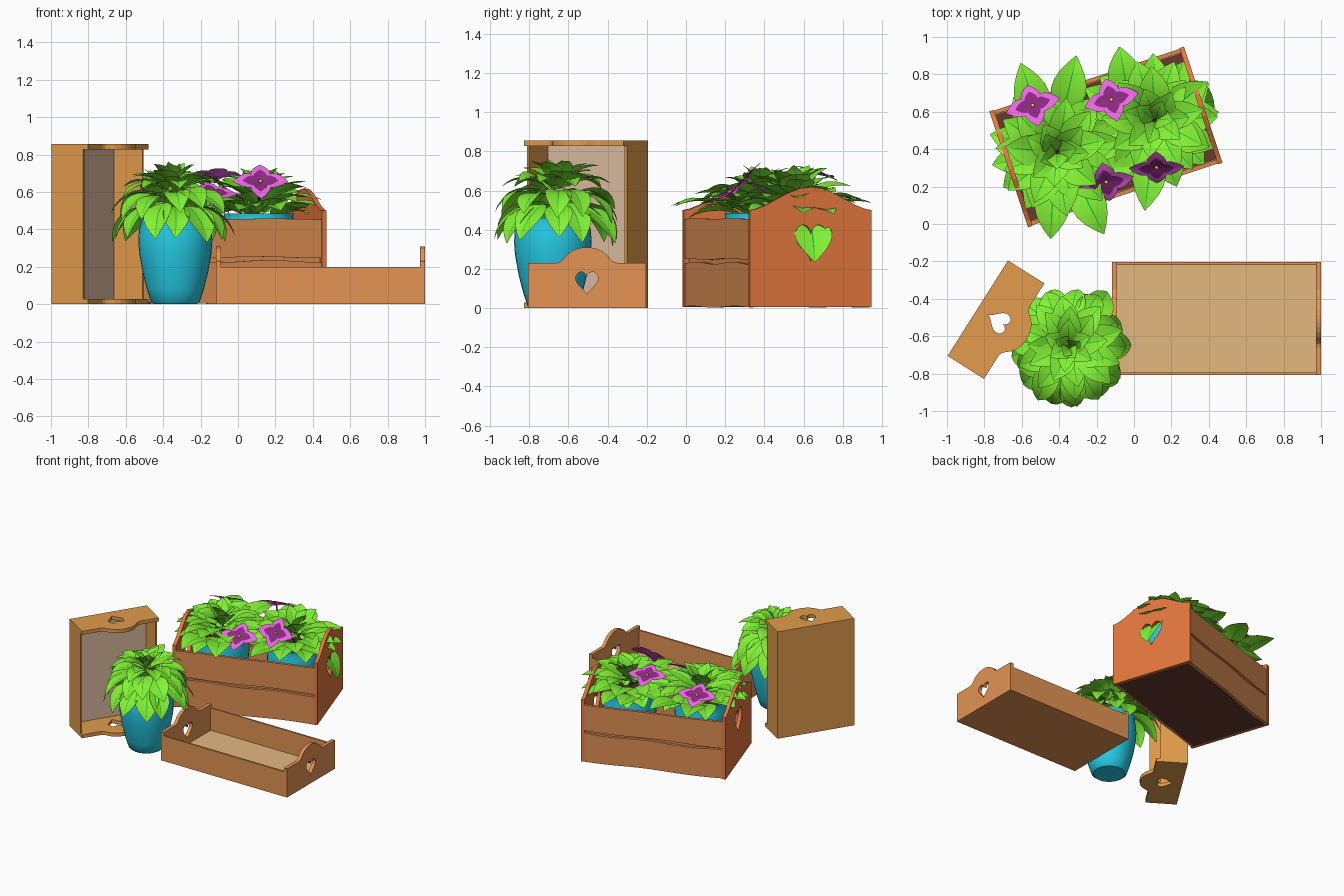
import bpy, bmesh, math, random
from mathutils import Matrix, Vector

if "Cube" in bpy.data.objects:
    bpy.data.objects.remove(bpy.data.objects["Cube"])
random.seed(4)


def mat(name, r, g, b):
    m = bpy.data.materials.new(name)
    m.diffuse_color = [min(1, 1.25 * (c / 255) ** 2.2) for c in (r, g, b)] + [1]
    m.use_nodes = True
    m.node_tree.nodes["Principled BSDF"].inputs["Base Color"].default_value = m.diffuse_color
    return m


WOOD = mat("tray_wood", 205, 132, 76)
GOLD = mat("golden_wood", 204, 140, 70)
FLOOR = mat("tray_floor", 205, 165, 115)
PALE = mat("pale_floor", 200, 170, 145)
PLANK = mat("plank_wood", 196, 126, 74)
RED = mat("red_wood", 208, 108, 58)
DARK = mat("dark_base", 92, 54, 44)
TEAL = mat("teal_glaze", 38, 184, 208)
SOIL = mat("soil", 70, 48, 34)
LEAF = mat("leaf_green", 118, 218, 50)
VEIN = mat("leaf_vein", 25, 175, 40)
PINK = mat("petal_pink", 212, 92, 205)
PURPLE = mat("petal_purple", 125, 40, 115)
YELLOW = mat("flower_heart", 240, 200, 60)
STEM = mat("flower_stem", 100, 50, 95)


def add(name, mesh, mats, smooth=False):
    ob = bpy.data.objects.new(name, mesh)
    bpy.context.collection.objects.link(ob)
    for m in mats:
        mesh.materials.append(m)
    mesh.polygons.foreach_set("use_smooth", [smooth] * len(mesh.polygons))
    return ob


# Flat board cut from an outline, with optional holes
def board(name, loops, thick, M, m):
    cu = bpy.data.curves.new(name, 'CURVE')
    cu.dimensions, cu.fill_mode, cu.extrude = '2D', 'BOTH', thick / 2
    for pts in loops:
        sp = cu.splines.new('POLY')
        sp.points.add(len(pts) - 1)
        for p, (x, y) in zip(sp.points, pts):
            p.co = (x, y, 0, 1)
        sp.use_cyclic_u = True
    tmp = bpy.data.objects.new("tmp", cu)
    bpy.context.collection.objects.link(tmp)
    bpy.context.view_layer.update()
    me = bpy.data.meshes.new_from_object(tmp.evaluated_get(bpy.context.evaluated_depsgraph_get()))
    bpy.data.objects.remove(tmp)
    me.transform(M)
    return add(name, me, [m])


def box(name, size, loc, M, m):
    bm = bmesh.new()
    bmesh.ops.create_cube(bm, size=1, matrix=M @ Matrix.Translation(loc) @ Matrix.Diagonal((*size, 1)))
    me = bpy.data.meshes.new(name)
    bm.to_mesh(me)
    return add(name, me, [m])


def heart(w, h, zc, n=36):
    out = []
    for i in range(n):
        t = 2 * math.pi * i / n
        y = 13 * math.cos(t) - 5 * math.cos(2 * t) - 2 * math.cos(3 * t) - math.cos(4 * t)
        out.append((w / 2 * math.sin(t) ** 3, zc + h * (y + 2.5) / 29))
    return out


def mirrored(half):
    return half + [(-x, z) for x, z in reversed(half) if x > 0]


END = Matrix(((0, 0, 1, 0), (1, 0, 0, 0), (0, 1, 0, 0), (0, 0, 0, 1)))
SIDE = Matrix.Rotation(math.pi / 2, 4, 'X')
TRAY_END = mirrored([(.302, 0), (.302, .23), (.155, .23), (.135, .236), (.118, .252), (.1, .274),
                     (.075, .292), (.045, .304), (.02, .309), (0, .31)])
CRATE_END = mirrored([(.327, .005), (.327, .5), (.29, .507), (.24, .526), (.18, .558), (.12, .588),
                      (.06, .611), (0, .618)])


# Trays: two shaped ends, two side walls and a floor
def tray(name, length, M, wood, floor):
    for s, tag in ((-1, "left"), (1, "right")):
        board(f"{name}_end_{tag}", [TRAY_END, heart(.115, .12, .125)], .028,
              M @ Matrix.Translation((s * (length / 2 - .014), 0, 0)) @ END, wood)
        box(f"{name}_side_{tag}", (length - .056, .014, .2), (0, s * .295, .1), M, wood)
    box(f"{name}_base", (length - .056, .576, .016), (0, 0, .008), M, wood)
    box(f"{name}_floor", (length - .056, .576, .006), (0, 0, .019), M, floor)


tray("flat_tray", 1.118, Matrix.Translation((.441, -.506, 0)), WOOD, FLOOR)
upright = Matrix(((0, -.535, .845, -.835), (0, -.845, -.535, -.45), (1, 0, 0, .428), (0, 0, 0, 1)))
tray("upright_tray", .856, upright, GOLD, PALE)

# Crate: arched ends, wavy planks with a dark batten behind the gap, and a dark base
C = Matrix.Translation((-.15, .465, 0)) @ Matrix.Rotation(math.radians(18.4), 4, 'Z')
for s, tag in ((-1, "left"), (1, "right")):
    board(f"crate_end_{tag}", [CRATE_END, heart(.17, .19, .33)], .026,
          C @ Matrix.Translation((s * .535, 0, 0)) @ END, RED)
for s, tag in ((-1, "front"), (1, "back")):
    for k, (lo, hi) in enumerate(((.006, .23), (.25, .456))):
        xs = [-.522 + 1.044 * i / 16 for i in range(17)]
        low = [(x, lo + .004 * math.sin(9 * x + k + s)) for x in xs]
        top = [(x, hi + (.006 if k == 0 else .002) * math.sin(11 * x + s)) for x in reversed(xs)]
        board(f"crate_plank_{tag}_{k}", [low + top], .022,
              C @ Matrix.Translation((0, s * .312, 0)) @ SIDE, PLANK)
    box(f"crate_batten_{tag}", (1.04, .006, .05), (0, s * .298, .24), C, PLANK)
box("crate_base", (1.044, .6, .02), (0, 0, .014), C, DARK)


# Pots: turned profile with soil
def pot(name, x, y, z):
    prof = [(0, 0), (.115, 0), (.13, .012), (.152, .08), (.175, .17), (.193, .27), (.198, .34), (.194, .4),
            (.184, .44), (.188, .46), (.174, .46), (.17, .43), (0, .43)]
    n, bm = 32, bmesh.new()
    rings = [[bm.verts.new((x + r * math.cos(2 * math.pi * i / n), y + r * math.sin(2 * math.pi * i / n), z + h))
              for i in range(n)] if r else [bm.verts.new((x, y, z + h))] for r, h in prof]
    for j, (a, b) in enumerate(zip(rings, rings[1:])):
        for i in range(n):
            k = (i + 1) % n
            quad = [a[i % len(a)], a[k % len(a)], b[k % len(b)], b[i % len(b)]]
            f = bm.faces.new(list(dict.fromkeys(quad)))
            f.material_index = int(j == len(prof) - 2)
    me = bpy.data.meshes.new(name)
    bm.to_mesh(me)
    add(name, me, [TEAL, SOIL], True)
    me.set_sharp_from_angle(angle=math.radians(35))


# Blade: a bent, folded leaf or petal with a coloured midrib
PROFILE = [.12, .55, .88, 1, .93, .72, .4, .02]


def blade(bm, M, length, width, e0, e1, fold=.18, rib=.04, mats=(0, 1)):
    n, p, rows = len(PROFILE) - 1, Vector((0, 0, 0)), []
    for i, w in enumerate(PROFILE):
        e = math.radians(e0 + (e1 - e0) * i / n)
        side, up = w * width / 2, Vector((-math.sin(e), 0, math.cos(e)))
        rows.append([bm.verts.new(M @ (p + Vector((0, q * side, 0)) + up * fold * abs(q) * side))
                     for q in (-1, -.5, -rib, rib, .5, 1)])
        p = p + Vector((math.cos(e), 0, math.sin(e))) * length / n
    for a, b in zip(rows, rows[1:]):
        for j in range(5):
            f = bm.faces.new((a[j], b[j], b[j + 1], a[j + 1]))
            f.material_index = mats[1] if j == 2 else mats[0]


# Foliage: rings of (count, start radius, height, length, width, start pitch, end pitch)
def foliage(name, x, y, rings, extra=()):
    bm = bmesh.new()
    for count, r, z, ln, w, e0, e1 in rings:
        off = random.random() * 6
        for i in range(count):
            a = off + 2 * math.pi * (i + random.uniform(-.2, .2)) / count
            M = Matrix.Translation((x, y, z + random.uniform(-.015, .015))) @ Matrix.Rotation(a, 4, 'Z') \
                @ Matrix.Translation((r, 0, 0)) @ Matrix.Rotation(random.uniform(-.2, .2), 4, 'X')
            j = random.uniform(-8, 8)
            blade(bm, M, ln * random.uniform(.92, 1.06), w * random.uniform(.9, 1.08), e0 + j, e1 + j)
    for loc, a, ln, w, e0, e1 in extra:
        blade(bm, Matrix.Translation(loc) @ Matrix.Rotation(a, 4, 'Z'), ln, w, e0, e1)
    me = bpy.data.meshes.new(name)
    bm.to_mesh(me)
    add(name, me, [LEAF, VEIN], True)


pot("front_pot", -.335, -.68, 0)
foliage("front_plant", -.345, -.655, [
    (13, .13, .53, .29, .16, -20, -80), (12, .1, .59, .27, .15, 5, -75), (10, .06, .61, .24, .14, 30, -45),
    (9, .03, .62, .21, .13, 45, -10), (6, .01, .63, .17, .11, 60, 10), (4, .01, .64, .13, .09, 75, 40)])

bed = [(13, .09, .48, .28, .18, 30, -25), (11, .07, .52, .28, .18, 30, -22), (9, .05, .55, .25, .16, 40, -10),
       (7, .02, .57, .21, .15, 58, 5), (4, .01, .58, .18, .12, 75, 30)]
pots = [(-.41, .385), (.11, .555)]
over = [[((-.43, .24, .5), -1.62, .33, .19, 25, -25), ((-.31, .24, .5), -1.1, .34, .19, 25, -25),
         ((-.5, .55, .5), 1.9, .34, .19, 28, -15), ((-.38, .58, .5), 1.35, .34, .19, 28, -15),
         ((-.3, .42, .5), .1, .3, .19, 25, -15), ((-.28, .33, .49), -.2, .32, .19, 25, -15)],
        [((.29, .63, .46), .2, .27, .2, -42, -80), ((-.03, .68, .5), 1.75, .28, .18, 25, -15),
         ((.0, .45, .49), -2.2, .32, .19, 25, -15), ((.1, .4, .49), -1.7, .34, .18, 25, -15),
         ((0, .6, .5), 2.7, .3, .19, 25, -15)]]
for k, (x, y) in enumerate(pots):
    pot(f"crate_pot_{k}", x, y, .026)
    foliage(f"crate_plant_{k}", x, y, bed, over[k])


# Flowers: four petals with dark inner petals, a bright centre and a curved stem
def flower(name, c, root, normal, spin):
    c, root, normal = Vector(c), Vector(root), Vector(normal).normalized()
    M = Matrix.Translation(c) @ normal.to_track_quat('Z', 'Y').to_matrix().to_4x4()
    bm = bmesh.new()
    for i in range(4):
        R = M @ Matrix.Rotation(spin + i * math.pi / 2, 4, 'Z')
        ln = .15 if i % 2 == 0 else .125
        blade(bm, R, ln, .105, 15, -12, .1, .03, (0, 0))
        blade(bm, R @ Matrix.Translation((0, 0, .007)), ln * .65, .07, 15, -5, .1, .03, (1, 1))
    first = len(bm.faces)
    bmesh.ops.create_icosphere(bm, subdivisions=1, radius=.011, matrix=M @ Matrix.Translation((0, 0, .012)))
    bm.faces.ensure_lookup_table()
    for f in bm.faces[first:]:
        f.material_index = 2
    me = bpy.data.meshes.new(name)
    bm.to_mesh(me)
    add(name, me, [PINK, PURPLE, YELLOW], True)
    cu = bpy.data.curves.new(name + "_stem", 'CURVE')
    cu.dimensions, cu.bevel_depth, cu.bevel_resolution = '3D', .006, 1
    sp = cu.splines.new('BEZIER')
    sp.bezier_points.add(1)
    for bp, p, t in zip(sp.bezier_points, (root, c), (Vector((0, 0, 1)), normal)):
        bp.co, bp.handle_left, bp.handle_right = p, p - t * .08, p + t * .08
    cu.materials.append(STEM)
    bpy.context.collection.objects.link(bpy.data.objects.new(name + "_stem", cu))


for i, (c, k, n, s) in enumerate([((-.54, .63, .62), 0, (-.1, .35, .85), 0), ((-.12, .66, .68), 1, (-.05, .3, .9), .1),
                                  ((-.15, .23, .58), 0, (.1, -.5, .8), 0), ((.12, .31, .65), 1, (.03, -.75, .7), 0)]):
    flower(f"flower_{i}", c, (*pots[k], .48), n, s)
